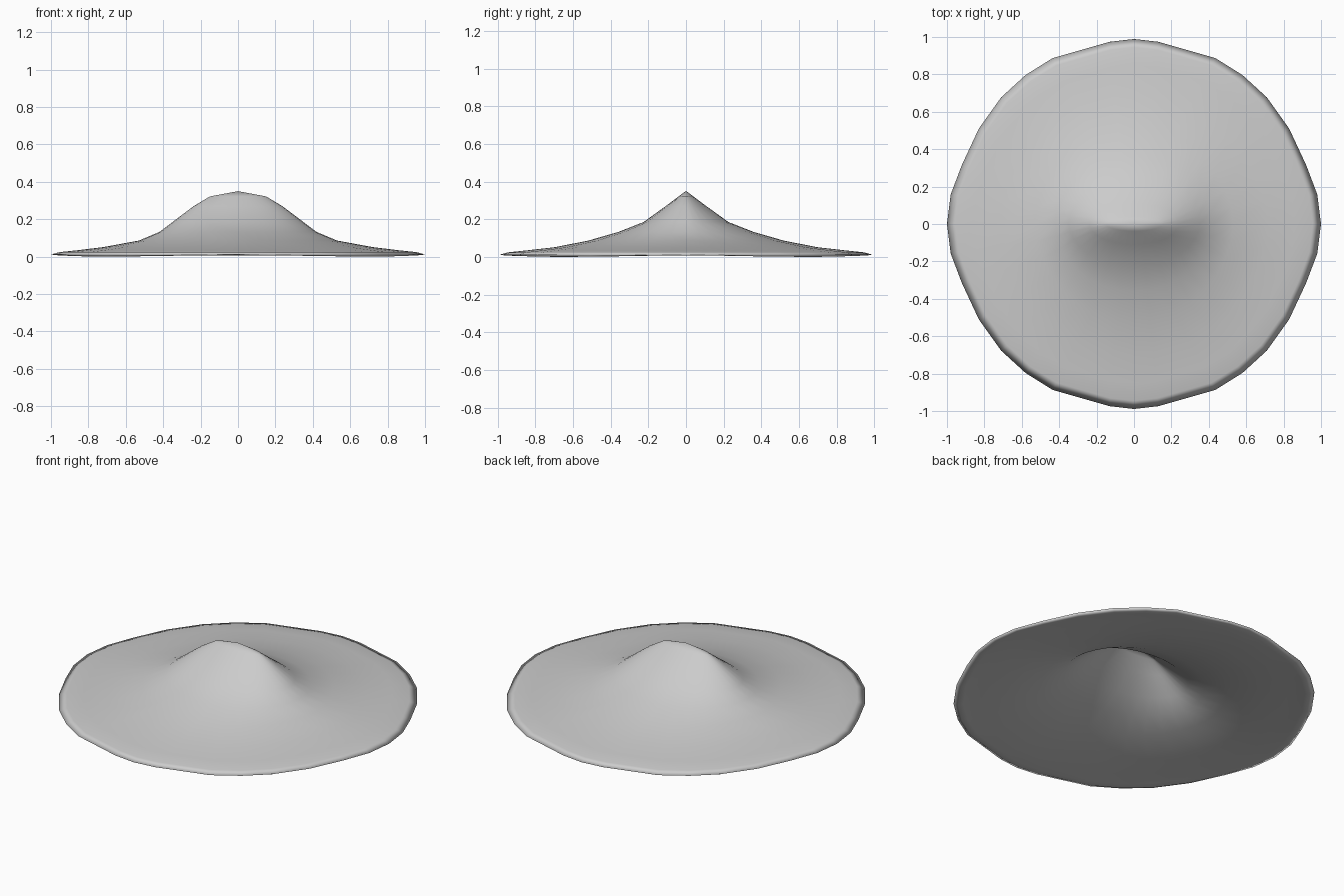
import bpy, bmesh, math

if "Cube" in bpy.data.objects:
    bpy.data.objects.remove(bpy.data.objects["Cube"])

# Quarter of the slightly uneven brim outline (unit size), from +x round to +y
QUARTER = [(1, 0), (.98, .16), (.92, .32), (.83, .515), (.71, .685),
           (.58, .805), (.435, .897), (.13, .985)]
outline = QUARTER + [(0, 1)]
outline += [(-x, y) for x, y in reversed(QUARTER)]
outline += [(x, -y) for x, y in reversed(outline[1:-1])]
N = len(outline)

# Rings: x radius, y radius, height, from the crown down to the brim
RINGS = [(.15, .038, .322), (.24, .11, .268), (.35, .225, .185), (.42, .36, .132),
         (.53, .52, .086), (.72, .70, .051), (.86, .85, .034),
         (.955, .945, .024), (1, .989, .012)]
THICK = .017

bm = bmesh.new()


def ring(rx, ry, z, roundness):
    """One loop, blended between a true ellipse and the brim outline."""
    loop = []
    for i, (x, y) in enumerate(outline):
        a = 2 * math.pi * i / N
        px = math.cos(a) * roundness + x * (1 - roundness)
        py = math.sin(a) * roundness + y * (1 - roundness)
        loop.append(bm.verts.new((px * rx, py * ry, z)))
    return loop


def bridge(a, b):
    for i in range(N):
        j = (i + 1) % N
        bm.faces.new((a[i], b[i], b[j], a[j]))


def cap(apex, loop):
    for i in range(N):
        bm.faces.new((apex, loop[i], loop[(i + 1) % N]))


# Outer skin, brim edge and hollow underside
outer = [ring(rx, ry, z, max(0, 1 - rx)) for rx, ry, z in RINGS]
inner = [ring(rx - .008, ry - .012, z - THICK, max(0, 1 - rx)) for rx, ry, z in RINGS[:-1]]
rim = ring(.975, .965, .003, 0)
for i, v in enumerate(rim):      # gentle wave along the bottom edge
    v.co.z = .004 + .004 * math.cos(8 * math.pi * i / N)
loops = outer + [rim] + inner[::-1]
for a, b in zip(loops, loops[1:]):
    bridge(a, b)
cap(bm.verts.new((0, 0, .35)), outer[0])
cap(bm.verts.new((0, 0, .35 - THICK)), inner[0])
bmesh.ops.recalc_face_normals(bm, faces=bm.faces)

mesh = bpy.data.meshes.new("conical_hat")
bm.to_mesh(mesh)
bm.free()
hat = bpy.data.objects.new("conical_hat", mesh)
bpy.context.collection.objects.link(hat)
for p in mesh.polygons:
    p.use_smooth = True
